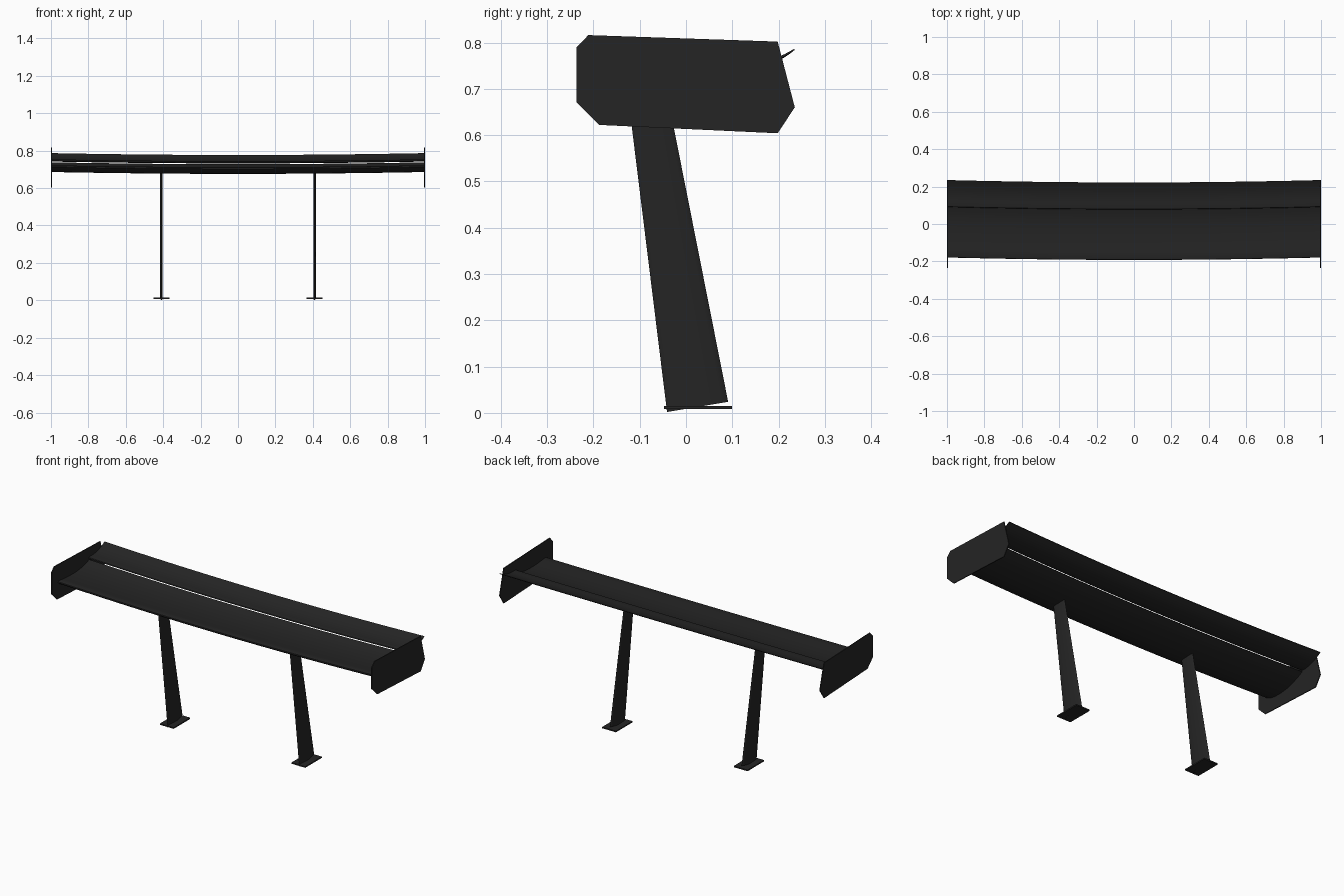
import bpy, bmesh, math

if "Cube" in bpy.data.objects:
    bpy.data.objects.remove(bpy.data.objects["Cube"])

mat = bpy.data.materials.new("matte black")
mat.diffuse_color = (0.018, 0.018, 0.018, 1)
mat.use_nodes = True
mat.node_tree.nodes["Principled BSDF"].inputs["Base Color"].default_value = mat.diffuse_color


def finish(name, bm, smooth=True):
    bmesh.ops.recalc_face_normals(bm, faces=bm.faces)
    me = bpy.data.meshes.new(name)
    bm.to_mesh(me)
    bm.free()
    me.materials.append(mat)
    ob = bpy.data.objects.new(name, me)
    bpy.context.collection.objects.link(ob)
    if smooth:
        bpy.ops.object.select_all(action='DESELECT')
        ob.select_set(True)
        bpy.context.view_layer.objects.active = ob
        bpy.ops.object.shade_smooth_by_angle(angle=math.radians(40))
    return ob


def loft(name, rings, smooth=True):
    """Skin a list of equal closed rings and cap both ends."""
    bm = bmesh.new()
    vs = [[bm.verts.new(p) for p in r] for r in rings]
    n = len(vs[0])
    for a, b in zip(vs, vs[1:]):
        for i in range(n):
            j = (i + 1) % n
            bm.faces.new((a[i], a[j], b[j], b[i]))
    bm.faces.new(vs[0])
    bm.faces.new(vs[-1])
    return finish(name, bm, smooth)


def wing(name, profile, steps=16, half=0.996):
    # the span bows gently back and up towards the tips
    xs = [half * (2 * i / steps - 1) for i in range(steps + 1)]
    loft(name, [[(x, y + 0.013 * x * x, z + 0.010 * x * x)
                 for y, z in profile] for x in xs])


# Main plane: upside-down aerofoil
wing("main_plane", [
    (-0.192, 0.703), (-0.191, 0.709), (-0.184, 0.712), (-0.15, 0.708),
    (-0.10, 0.704), (-0.04, 0.703), (0.02, 0.709), (0.055, 0.717),
    (0.085, 0.728), (0.085, 0.725), (0.055, 0.710), (0.02, 0.696),
    (-0.03, 0.682), (-0.08, 0.676), (-0.125, 0.677), (-0.16, 0.684),
    (-0.182, 0.694)])

# Rear flap, steeper than the main plane
wing("rear_flap", [
    (0.078, 0.737), (0.080, 0.742), (0.086, 0.744), (0.11, 0.743),
    (0.14, 0.746), (0.17, 0.753), (0.20, 0.765), (0.222, 0.777),
    (0.222, 0.774), (0.20, 0.760), (0.17, 0.745), (0.14, 0.736),
    (0.11, 0.732), (0.088, 0.732)])

# End plates
plate = [(-0.236, 0.79), (-0.211, 0.816), (0.198, 0.802), (0.235, 0.66),
         (0.198, 0.604), (-0.187, 0.622), (-0.236, 0.67)]
for side, s in (("left", -1), ("right", 1)):
    loft(side + "_end_plate",
         [[(s * x, y, z) for y, z in plate] for x in (0.995, 1.0)], False)

    # Strut: tapering blade leaning forward, lens-shaped in section
    rings = []
    for (y0, z0), (y1, z1) in (((-0.041, 0.002), (0.091, 0.024)),
                               ((-0.126, 0.690), (-0.041, 0.690))):
        ring = []
        for i in range(20):
            a = 2 * math.pi * i / 20
            t = 0.5 - 0.5 * math.cos(a)
            w = 0.0075 * math.sin(a)
            ring.append((s * 0.41 + w, y0 + (y1 - y0) * t, z0 + (z1 - z0) * t))
        rings.append(ring)
    loft(side + "_strut", rings)

    # Foot plate under the strut
    loft(side + "_foot", [[(s * 0.41 + dx, y, z) for dx, y in
                           ((-0.043, -0.048), (0.043, -0.048),
                            (0.043, 0.099), (-0.043, 0.099))]
                          for z in (0.008, 0.015)], False)
